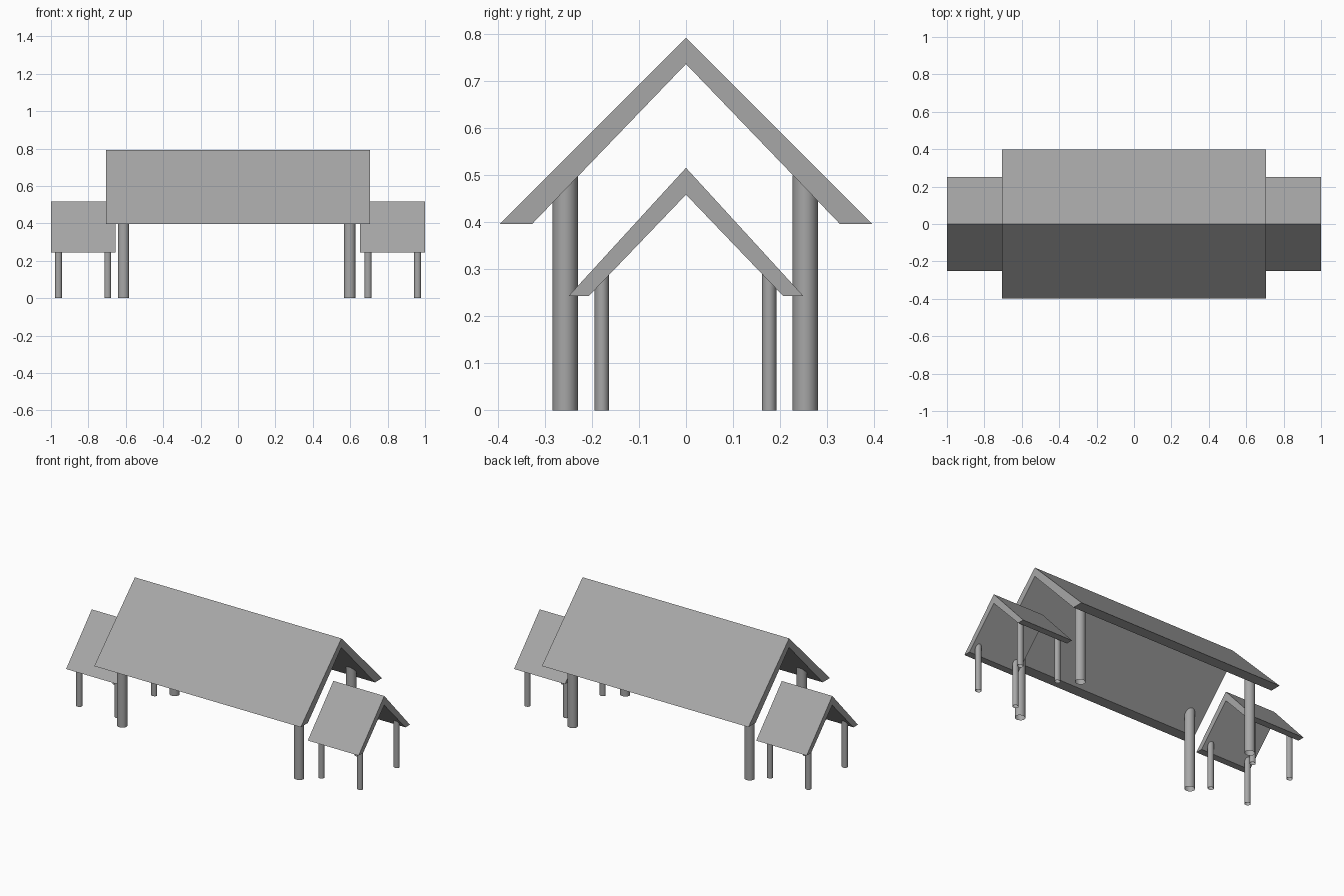
import bpy

if "Cube" in bpy.data.objects:
    bpy.data.objects.remove(bpy.data.objects["Cube"])

grey = bpy.data.materials.new("dark_grey")
grey.diffuse_color = (0.386, 0.386, 0.386, 1)
grey.use_nodes = True
grey.node_tree.nodes["Principled BSDF"].inputs["Base Color"].default_value = grey.diffuse_color


def gable_roof(name, x0, x1, half_w, inner_w, eave, ridge, inner_ridge):
    # Inverted-V profile extruded along x
    profile = [(-half_w, eave), (0, ridge), (half_w, eave),
               (inner_w, eave), (0, inner_ridge), (-inner_w, eave)]
    verts = [(x, y, z) for x in (x0, x1) for y, z in profile]
    faces = [(i, i + 6, (i + 1) % 6 + 6, (i + 1) % 6) for i in range(6)]
    # End caps split at the ridge so each half is a clean quad
    faces += [(0, 1, 4, 5), (1, 2, 3, 4), (11, 10, 7, 6), (10, 9, 8, 7)]
    mesh = bpy.data.meshes.new(name)
    mesh.from_pydata(verts, [], faces)
    mesh.update()
    mesh.materials.append(grey)
    bpy.context.collection.objects.link(bpy.data.objects.new(name, mesh))


def post(name, x, y, rx, ry, height):
    # Open-ended tube, slightly oval
    bpy.ops.mesh.primitive_cylinder_add(vertices=32, radius=1, depth=1,
                                        end_fill_type='NOTHING',
                                        location=(x, y, height / 2))
    ob = bpy.context.object
    ob.name = name
    ob.scale = (rx, ry, height)
    bpy.ops.object.transform_apply(location=False, rotation=False, scale=True)
    bpy.ops.object.shade_smooth_by_angle()
    ob.data.materials.append(grey)


# Roofs: large hall and a small porch at each end
gable_roof("main_roof", -0.705, 0.707, 0.397, 0.328, 0.396, 0.793, 0.737)
gable_roof("left_porch_roof", -1.0, -0.655, 0.25, 0.207, 0.243, 0.516, 0.459)
gable_roof("right_porch_roof", 0.652, 1.0, 0.25, 0.207, 0.243, 0.516, 0.459)

# Posts, tops buried in the roof thickness
for x in (-0.612, 0.597):
    for y in (-0.257, 0.254):
        post("main_post", x, y, 0.030, 0.027, 0.50)
for x in (-0.960, -0.697, 0.695, 0.96):
    for y in (-0.179, 0.177):
        post("porch_post", x, y, 0.018, 0.0155, 0.296)
